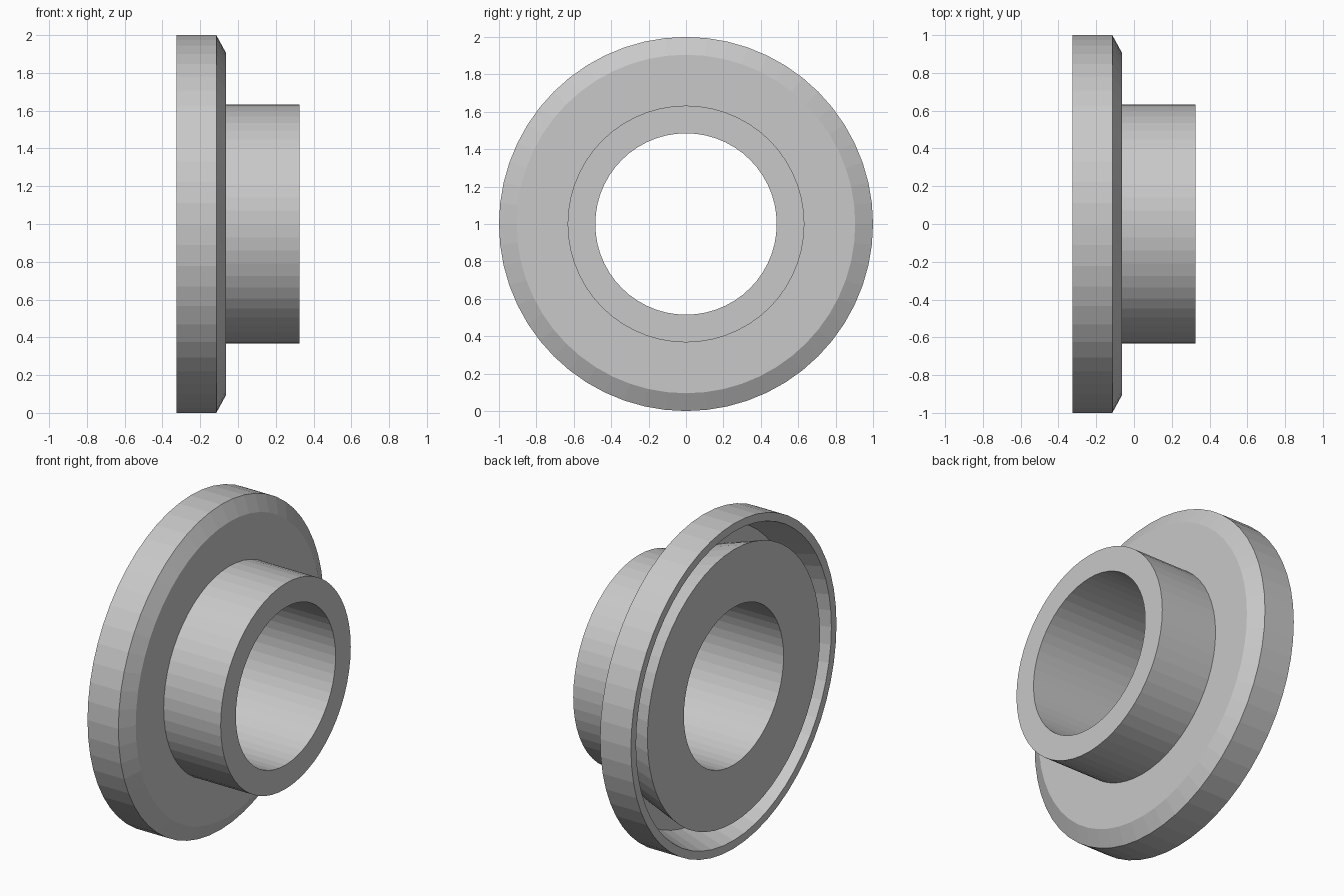
import bpy
import bmesh
import math

cube = bpy.data.objects.get("Cube")
if cube:
    bpy.data.objects.remove(cube, do_unlink=True)

SEGMENTS = 56

# Plain grey material
grey = bpy.data.materials.new("light_grey")
grey.use_nodes = True
colour = (0.58, 0.58, 0.58, 1.0)
grey.diffuse_color = colour
grey.node_tree.nodes["Principled BSDF"].inputs["Base Color"].default_value = colour


def lathe(name, profile):
    """Revolve a closed (x, radius) profile about the x axis at z = 1."""
    bm = bmesh.new()
    rings = []
    for i in range(SEGMENTS):
        a = 2 * math.pi * i / SEGMENTS
        rings.append([bm.verts.new((x, r * math.sin(a), 1 + r * math.cos(a)))
                      for x, r in profile])
    count = len(profile)
    for i, ring in enumerate(rings):
        following = rings[(i + 1) % SEGMENTS]
        for j in range(count):
            k = (j + 1) % count
            bm.faces.new((ring[j], ring[k], following[k], following[j]))
    bmesh.ops.recalc_face_normals(bm, faces=bm.faces)
    mesh = bpy.data.meshes.new(name)
    bm.to_mesh(mesh)
    bm.free()
    mesh.materials.append(grey)
    obj = bpy.data.objects.new(name, mesh)
    bpy.context.collection.objects.link(obj)
    return obj


# Flanged bushing: bore, hub, chamfered flange, tapered groove in the back
lathe("flanged_bushing", [
    (0.325, 0.485),    # bore at hub end
    (0.325, 0.633),    # hub end
    (-0.063, 0.633),   # hub root
    (-0.063, 0.905),   # flange face
    (-0.115, 1.0),     # chamfer
    (-0.325, 1.0),     # rim
    (-0.325, 0.95),    # groove outer wall
    (-0.105, 0.885),   # groove floor
    (-0.105, 0.77),
    (-0.325, 0.84),    # back face
    (-0.325, 0.485),   # bore at back
])
